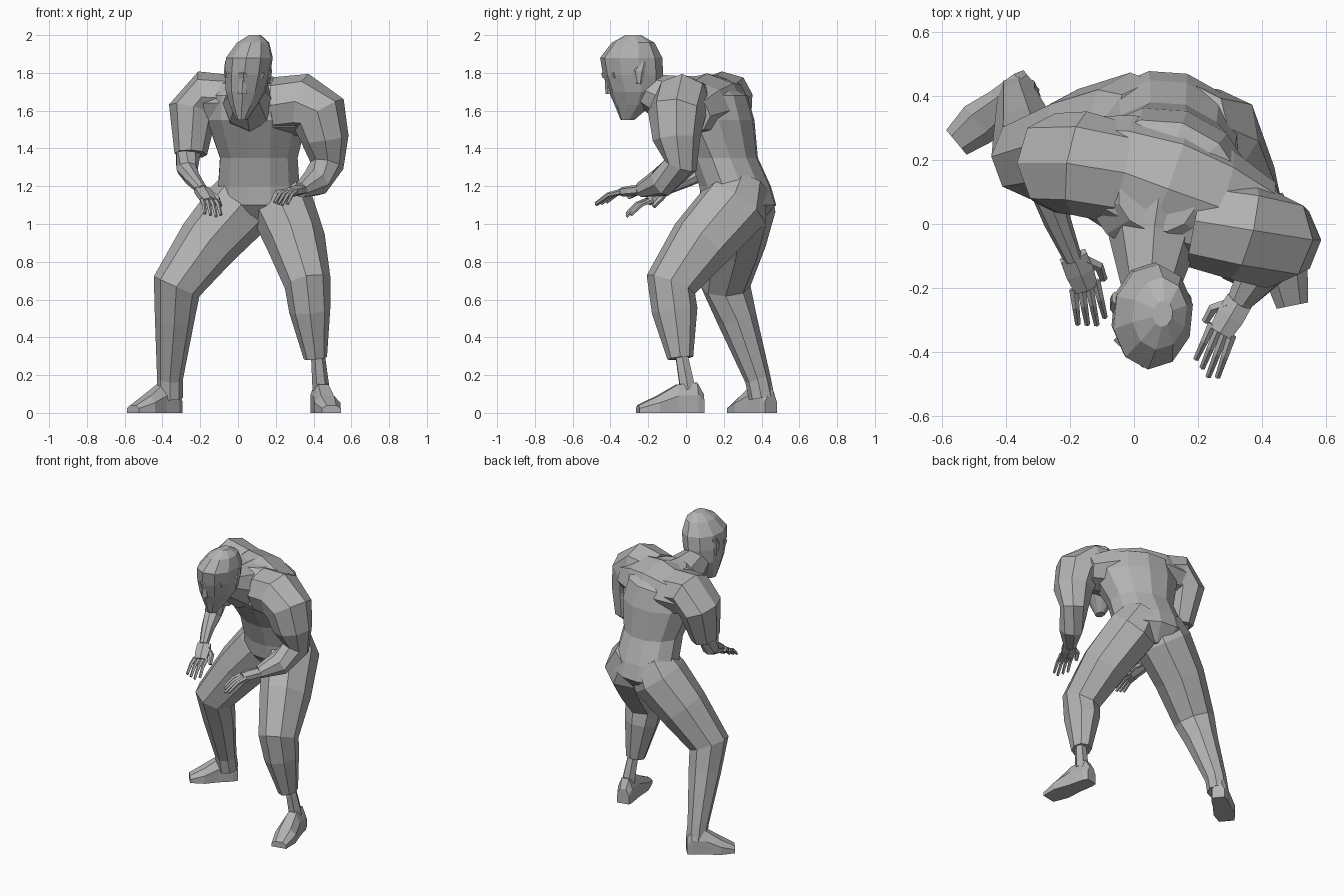
import bpy, bmesh, math
from mathutils import Vector

default_cube = bpy.data.objects.get("Cube")
if default_cube:
    bpy.data.objects.remove(default_cube, do_unlink=True)

# One plain grey for the whole figure
grey = bpy.data.materials.new("plain grey")
grey.use_nodes = True
colour = (.45, .45, .45, 1)
grey.diffuse_color = colour
grey.node_tree.nodes["Principled BSDF"].inputs["Base Color"].default_value = colour

UP = Vector((0, 0, 1))
FRONT = Vector((0, -1, 0))


def skin(name, loops):
    """Join equal rings of points into one closed faceted surface."""
    bm = bmesh.new()
    rings = [[bm.verts.new(point) for point in loop] for loop in loops]
    for low, high in zip(rings, rings[1:]):
        for k in range(len(low)):
            bm.faces.new((low[k - 1], low[k], high[k], high[k - 1]))
    bm.faces.new(rings[0])
    bm.faces.new(rings[-1])
    bmesh.ops.recalc_face_normals(bm, faces=bm.faces)
    mesh = bpy.data.meshes.new(name)
    bm.to_mesh(mesh)
    bm.free()
    mesh.materials.append(grey)
    bpy.context.collection.objects.link(bpy.data.objects.new(name, mesh))


def swell(sides):
    """Enlarge a polygon so its area equals that of the circle."""
    return math.sqrt(math.tau / sides / math.sin(math.tau / sides))


def loft(name, rings, ref=FRONT, flat=1, sides=8, level=False):
    """Rings are (x, y, z, radius along ref); flat scales the other radius."""
    points = [Vector(ring[:3]) for ring in rings]
    loops = []
    for i, ring in enumerate(rings):
        before, after = points[max(i - 1, 0)], points[min(i + 1, len(rings) - 1)]
        axis = UP if level else (after - before).normalized()
        u = (ref - axis * ref.dot(axis)).normalized() * ring[3] * swell(sides)
        v = axis.cross(u) * flat
        angles = [math.tau * k / sides for k in range(sides)]
        loops.append([points[i] + u * math.cos(a) + v * math.sin(a) for a in angles])
    skin(name, loops)


def taper(name, points, radius, end=.6, sides=5):
    """Tube through points that narrows evenly towards its end."""
    last = len(points) - 1
    rings = [(*p, radius * (1 + (end - 1) * i / last)) for i, p in enumerate(points)]
    loft(name, rings, ref=UP, sides=sides)


def foot(name, heel, toe):
    """Wedge shoe: steps are share of length, half width, height."""
    heel, toe = Vector(heel), Vector(toe)
    across = (toe - heel).cross(UP).normalized()
    loops = []
    for share, width, height in ((0, .04, .1), (.1, .05, .16), (.4, .055, .15),
                                 (.7, .07, .09), (1, .05, .04)):
        centre = heel.lerp(toe, share)
        side, top = across * width, UP * height
        loops.append([centre - side, centre - side + top * .6, centre - side * .5 + top,
                      centre + side * .5 + top, centre + side + top * .6, centre + side])
    skin(name, loops)


def hand(side, inward, wrist, knuckle, tip):
    """Palm, four curled fingers and a thumb on the inner edge."""
    wrist, knuckle, tip = Vector(wrist), Vector(knuckle), Vector(tip)
    along = knuckle - wrist
    across = along.cross(UP).normalized() * along.length
    middle = (wrist + knuckle) / 2
    loft(side + "_palm", [(*wrist, .025), (*middle, .026), (*knuckle, .022)],
         ref=UP, flat=1.8, sides=6)
    for i in range(4):
        spread = across * (i - 1.5) * .2
        base = knuckle + spread - along * .1
        end = knuckle.lerp(tip, 1 - abs(i - 1) / 10) + spread * 1.2
        bend = (base + end) / 2 + UP * .016
        taper(f"{side}_finger_{i + 1}", (base, bend, end), .013)
    thumb_side = across * inward
    root = wrist + along * .25 + thumb_side * .2
    joint = root + thumb_side * .3 + along * .3 - UP * .01
    taper(side + "_thumb", (root, joint, joint + along * .4 - UP * .02), .018)


# Torso, turned so that the right shoulder is further back
loft("torso", [
    (.1, .28, 1, .12),
    (.11, .28, 1.1, .23),
    (.11, .26, 1.2, .22),
    (.11, .2, 1.35, .21),
    (.1, .13, 1.55, .27),
    (.09, .11, 1.68, .25),
    (.07, .08, 1.77, .12),
], ref=Vector((1, -.3, 0)).normalized(), flat=.84, sides=12, level=True)
# Shoulder blades and collar muscles joining the two arms
loft("shoulder_yoke", [
    (-.22, .21, 1.64, .12),
    (-.06, .17, 1.64, .17),
    (.09, .11, 1.63, .2),
    (.25, .05, 1.61, .18),
    (.4, 0, 1.58, .13),
], flat=.8)

# Neck and head
loft("neck", [(.08, .1, 1.62, .16), (.06, -.05, 1.64, .14), (.05, -.22, 1.71, .085)],
     ref=UP, flat=.95)
loft("head", [
    (.02, -.31, 1.55, .035),
    (.03, -.28, 1.63, .095),
    (.04, -.27, 1.7, .135),
    (.05, -.28, 1.79, .155),
    (.06, -.29, 1.88, .16),
    (.08, -.28, 1.96, .11),
    (.09, -.28, 2, .04),
], ref=Vector((-.1, -1, 0)), flat=.76, sides=10, level=True)
taper("nose", [(.03, -.41, 1.78), (.025, -.4, 1.69)], .018, end=1.3)
taper("brow", [(-.05, -.35, 1.79), (.03, -.43, 1.79), (.13, -.37, 1.79)], .018, end=1)
for side, x in (("left", .165), ("right", -.06)):
    loft(side + "_ear", [(x, -.25, 1.74, .012), (x, -.25, 1.81, .032), (x, -.23, 1.86, .018)],
         flat=.5, sides=6, level=True)

# Arms
loft("left_arm", [
    (.2, .01, 1.63, .14),
    (.34, -.02, 1.64, .15),
    (.43, -.05, 1.58, .145),
    (.46, -.05, 1.45, .12),
    (.47, -.03, 1.31, .085),
    (.41, -.13, 1.22, .075),
    (.33, -.24, 1.18, .04),
])
loft("right_sleeve", [
    (-.05, .16, 1.66, .15),
    (-.17, .19, 1.68, .155),
    (-.24, .19, 1.6, .15),
    (-.25, .14, 1.37, .1),
], flat=.82)
taper("right_forearm", [(-.26, .14, 1.4), (-.27, .11, 1.29), (-.24, .01, 1.24),
                        (-.19, -.11, 1.18)], .068, end=.4, sides=8)
hand("left", 1, (.33, -.24, 1.18), (.27, -.34, 1.17), (.22, -.47, 1.1))
hand("right", -1, (-.19, -.1, 1.18), (-.15, -.2, 1.12), (-.13, -.32, 1.04))

# Legs
loft("left_leg", [
    (.18, .3, 1.22, .13),
    (.23, .26, 1.1, .18),
    (.31, .08, .9, .165),
    (.37, -.08, .68, .13),
    (.38, -.06, .54, .115),
    (.41, -.03, .29, .065),
], flat=.9)
taper("left_ankle", [(.42, -.03, .34), (.44, .01, .12)], .032, end=1.3, sides=6)
loft("right_leg", [
    (.06, .3, 1.2, .14),
    (0, .29, 1.08, .175),
    (-.16, .26, .9, .155),
    (-.325, .21, .67, .125),
    (-.335, .27, .5, .1),
    (-.36, .38, .18, .065),
    (-.36, .4, .08, .065),
])

# Feet
foot("left_foot", (.425, .09, 0), (.495, -.255, 0))
foot("right_foot", (-.32, .45, 0), (-.555, .255, 0))
